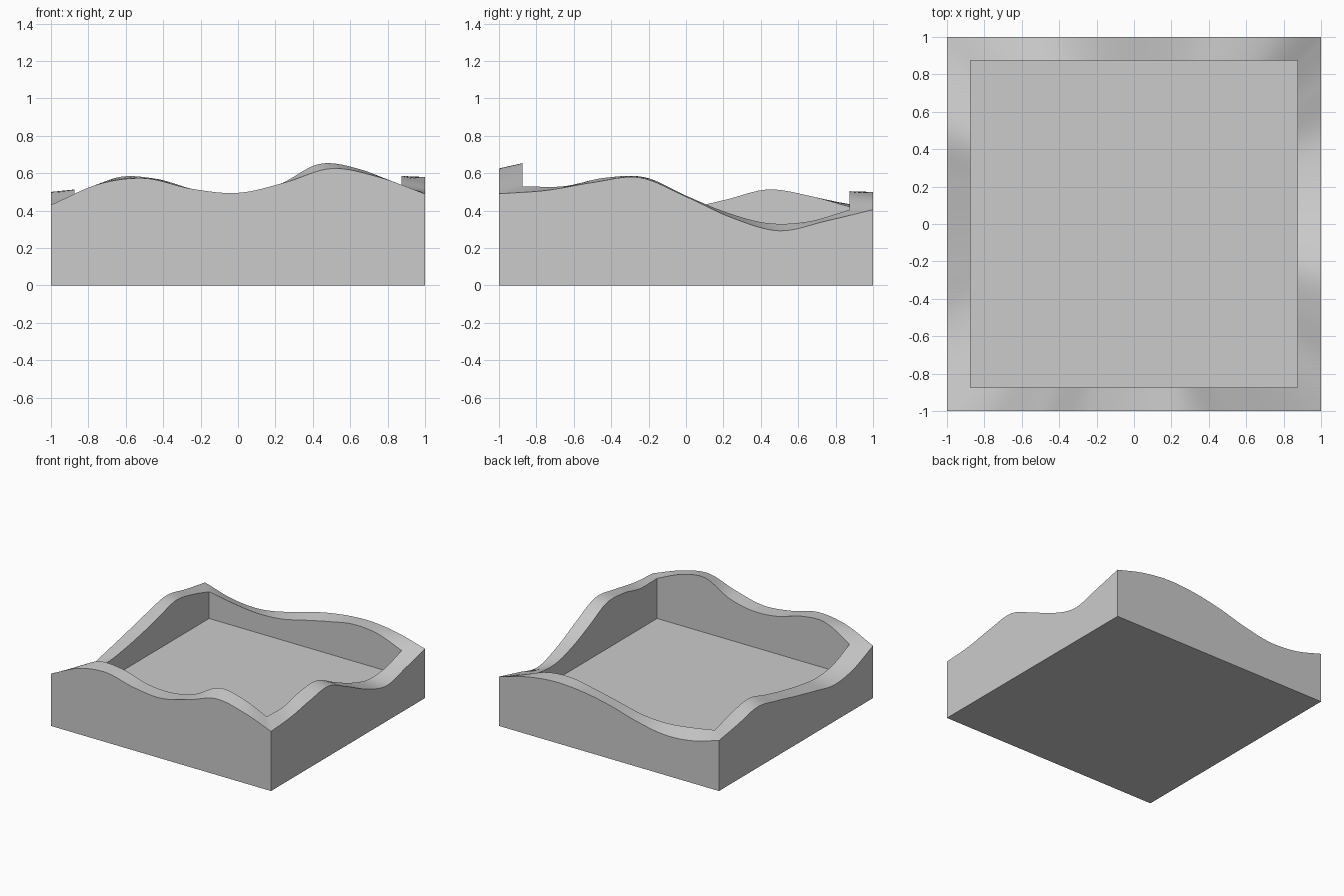
import bpy
import bmesh
import math

cube = bpy.data.objects.get("Cube")
if cube:
    bpy.data.objects.remove(cube, do_unlink=True)

OUTER, INNER, FLOOR = 1.0, 0.875, 0.2
STEPS = 8  # subdivisions between two height samples

# Rim heights, evenly spaced along each side in the direction of +x or +y
outer_heights = {
    "front": [.43, .54, .573, .517, .495, .55, .625, .58, .49],
    "right": [.49, .508, .55, .577, .475, .36, .292, .345, .405],
    "back": [.415, .347, .33, .373, .44, .485, .5, .47, .405],
    "left": [.43, .335, .3, .345, .398, .455, .5, .455, .415],
}
inner_heights = {
    "front": [.457, .575, .57, .51, .495, .54, .65, .62, .53],
    "right": [.53, .53, .575, .578, .48, .39, .333, .342, .405],
    "back": [.42, .383, .36, .372, .42, .467, .503, .485, .405],
    "left": [.457, .37, .345, .37, .41, .46, .513, .48, .42],
}


def smooth_samples(heights):
    """Catmull-Rom curve through the height samples."""
    p = [2 * heights[0] - heights[1], *heights, 2 * heights[-1] - heights[-2]]
    out = []
    for a, b, c, d in zip(p, p[1:], p[2:], p[3:]):
        for i in range(STEPS):
            t = i / STEPS
            out.append(b + t / 2 * (c - a + t * (2 * a - 5 * b + 4 * c - d
                                                 + t * (3 * (b - c) + d - a))))
    return out + [heights[-1]]


def wavy_loop(r, sides):
    """Closed square loop, counter-clockwise, with the rim heights as z."""
    place = {
        "front": lambda s: (s, -r),
        "right": lambda s: (r, s),
        "back": lambda s: (s, r),
        "left": lambda s: (-r, s),
    }
    loop = []
    for name, pos in place.items():
        zs = smooth_samples(sides[name])
        n = len(zs) - 1
        pts = [(*pos(r * (2 * i / n - 1)), z) for i, z in enumerate(zs)]
        if name in ("back", "left"):
            pts.reverse()
        loop += pts[:-1]
    return loop


def flattened(loop, z):
    return [(x, y, z) for x, y, _ in loop]


# Tray body: outer wall, wavy rim, inner wall and floor
outer = wavy_loop(OUTER, outer_heights)
inner = wavy_loop(INNER, inner_heights)
bm = bmesh.new()
rings = [[bm.verts.new(co) for co in loop] for loop in
         (flattened(outer, 0), outer, inner, flattened(inner, FLOOR))]
for low, high in zip(rings, rings[1:]):
    for i in range(len(low)):
        j = (i + 1) % len(low)
        bm.faces.new((low[i], low[j], high[j], high[i]))
bm.faces.new(reversed(rings[0]))
bm.faces.new(rings[-1])
bmesh.ops.recalc_face_normals(bm, faces=bm.faces)

mesh = bpy.data.meshes.new("wavy_tray")
bm.to_mesh(mesh)
bm.free()
tray = bpy.data.objects.new("wavy_tray", mesh)
bpy.context.collection.objects.link(tray)

# Plain grey finish
grey = bpy.data.materials.new("light_grey")
grey.use_nodes = True
colour = (0.6, 0.6, 0.6, 1)
grey.diffuse_color = colour
grey.node_tree.nodes["Principled BSDF"].inputs["Base Color"].default_value = colour
mesh.materials.append(grey)

# Smooth rim with crisp wall edges
bpy.ops.object.select_all(action="DESELECT")
tray.select_set(True)
bpy.context.view_layer.objects.active = tray
bpy.ops.object.shade_smooth_by_angle(angle=math.radians(35))
